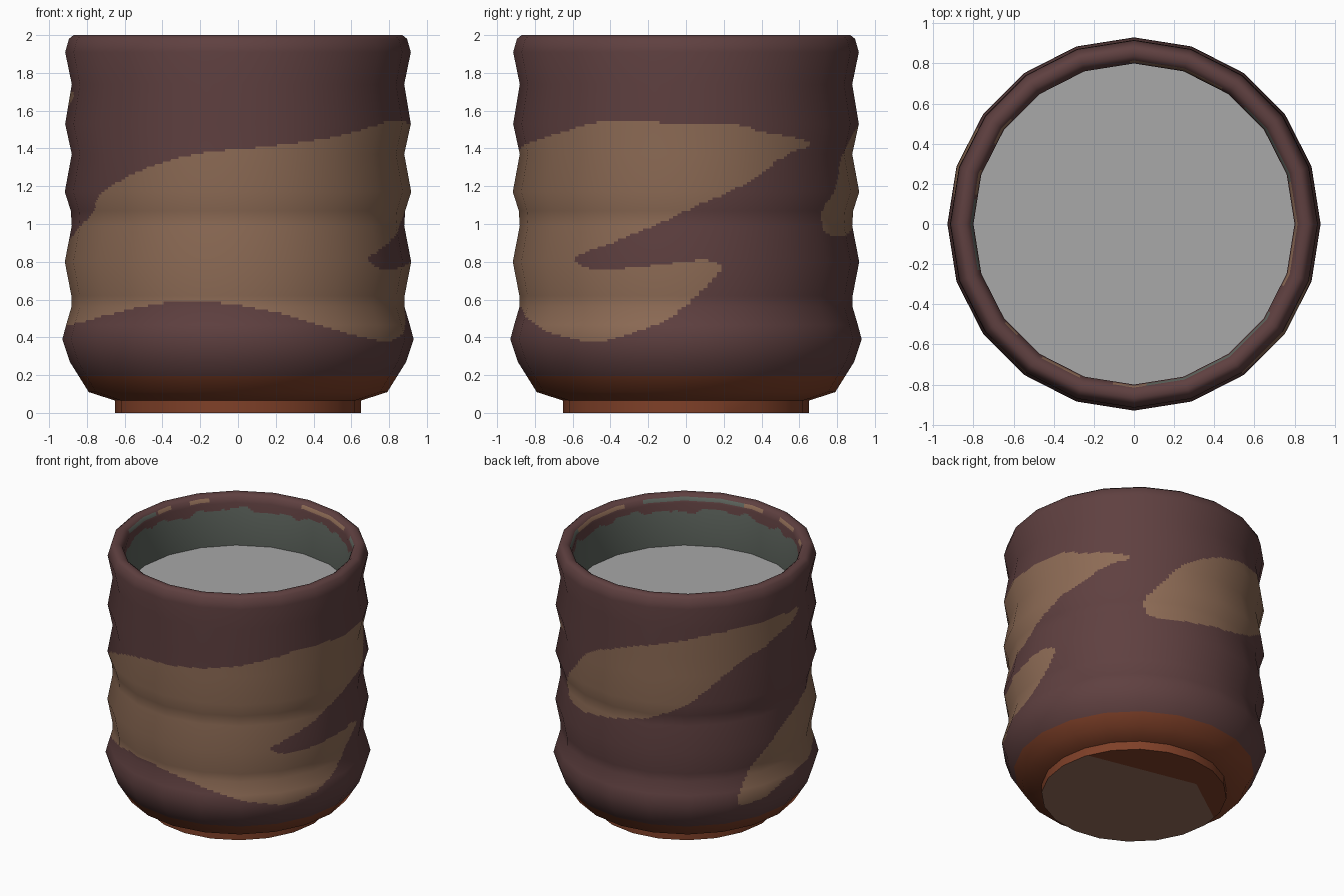
import bpy, bmesh, math
from mathutils import Vector

if "Cube" in bpy.data.objects:
    bpy.data.objects.remove(bpy.data.objects["Cube"])

SIDES, SUB, STEP = 20, 12, 0.014


def mat(name, r, g, b):
    lin = [((c / 255 + 0.055) / 1.055) ** 2.4 for c in (r, g, b)]
    m = bpy.data.materials.new(name)
    m.diffuse_color = (*lin, 1)
    m.use_nodes = True
    m.node_tree.nodes["Principled BSDF"].inputs["Base Color"].default_value = m.diffuse_color
    return m


plum = mat("plum glaze", 95, 64, 64)
tan = mat("tan glaze", 141, 107, 85)
clay = mat("terracotta clay", 127, 64, 40)
inner = mat("grey green inner glaze", 92, 99, 92)
grey = mat("grey liquid", 168, 168, 168)
base_brown = mat("brown base", 150, 110, 92)


def add_object(name, mesh, mats):
    for m in mats:
        mesh.materials.append(m)
    ob = bpy.data.objects.new(name, mesh)
    bpy.context.collection.objects.link(ob)
    return ob


# Glaze patches as closed outlines: (degrees round from the front, height)
main_patch = [(-122, .39), (-112, .36), (-93, .45), (-70, .475), (-51, .52), (-34, .565),
              (-19, .595), (0, .57), (19, .51), (34, .44), (50, .39), (62, .38), (77, .45),
              (84, .50), (90, .57), (99, .70), (102, .775), (96, .81), (90, .80), (72, .77),
              (57, .76), (49, .81), (53, .845), (64, .90), (77, .98), (90, 1.07), (103, 1.16),
              (116, 1.26), (124, 1.34), (131, 1.385), (139, 1.42), (131, 1.455), (116, 1.49),
              (108, 1.525), (90, 1.53), (64, 1.545), (50, 1.51), (34, 1.46), (10, 1.41),
              (-13, 1.375), (-34, 1.29), (-51, 1.18), (-64, 1.04), (-80, .95), (-94, .88),
              (-109, .70)]
back_patch = [(145, 1.0), (149, .945), (162, .94), (181, .98), (196, 1.03), (210, 1.12),
              (224, 1.26), (243, 1.47), (265, 1.60), (278, 1.66), (273, 1.70), (238, 1.71),
              (215, 1.66), (192, 1.585), (176, 1.50), (163, 1.40), (150, 1.17), (145, 1.08)]


def smooth_loop(p, n=4):
    out = []
    for i in range(len(p)):
        a, b, c, d = (p[(i + k) % len(p)] for k in (-1, 0, 1, 2))
        for s in range(n):
            t = s / n
            out.append(tuple(b[j] + .5 * t * (c[j] - a[j] + t * (2 * a[j] - 5 * b[j] + 4 * c[j] - d[j]
                       + t * (3 * (b[j] - c[j]) + d[j] - a[j]))) for j in (0, 1)))
    return out


patches = [smooth_loop(main_patch), smooth_loop(back_patch)]


def inside(x, y, poly):
    hit = False
    for (x1, y1), (x2, y2) in zip(poly, poly[1:] + poly[:1]):
        if (y1 > y) != (y2 > y) and x < x1 + (y - y1) * (x2 - x1) / (y2 - y1):
            hit = not hit
    return hit


# Flecks along the inner rim: (start, end) degrees from +x
tan_flecks = [(-22, 15), (57, 92), (140, 150), (161, 169), (218, 224), (235, 250), (263, 274)]
grey_flecks = [(15, 46), (171, 196), (274, 327)]


def in_arcs(deg, arcs):
    return any((deg - a) % 360 < b - a for a, b in arcs)


def glaze(phi, z, is_inner):
    if is_inner:
        deg = phi - 90
        if z > 1.95:
            if in_arcs(deg, tan_flecks):
                return 1
            return 3 if in_arcs(deg, grey_flecks) else 0
        p = math.radians(phi)
        edge = 1.885 + .012 * math.sin(7 * p) + .012 * math.sin(17 * p + 1) + .008 * math.sin(31 * p)
        return 0 if z > edge else 3
    if z < .2:
        return 2
    if .34 < z < 1.75:
        for poly in patches:
            if inside(phi, z, poly) or inside(phi - 360, z, poly):
                return 1
    return 0


# Body wall profile: up the outside, over the rim, down the inside (radius, height)
profile = [(.65, .065), (.79, .11), (.89, .27), (.93, .39), (.91, .465), (.882, .56), (.882, .62),
           (.917, .80), (.88, .99), (.885, 1.07), (.917, 1.17), (.88, 1.37), (.915, 1.53),
           (.88, 1.74), (.915, 1.91), (.895, 1.98), (.87, 2.0), (.835, 1.995), (.815, 1.98),
           (.80, 1.94), (.80, 1.61)]
LIP = 18      # profile point where the inside begins


def seg_normal(i):
    (r0, z0), (r1, z1) = profile[i], profile[i + 1]
    return Vector((z1 - z0, r0 - r1)).normalized()


segs = [seg_normal(i) for i in range(len(profile) - 1)]
pn = [(segs[max(i - 1, 0)] + segs[min(i, len(segs) - 1)]).normalized() for i in range(len(profile))]
rows = []     # radius, height, normal, inside flag
for i, ((r0, z0), (r1, z1)) in enumerate(zip(profile, profile[1:])):
    n = max(1, round(math.hypot(r1 - r0, z1 - z0) / STEP))
    for s in range(n):
        t = s / n
        rows.append((r0 + (r1 - r0) * t, z0 + (z1 - z0) * t, pn[i].lerp(pn[i + 1], t), i >= LIP))
rows.append((*profile[-1], pn[-1], True))

cols = []     # point on the flat-sided ring, angle
N = SIDES * SUB
for c in range(N):
    k, f = divmod(c, SUB)
    a, b = (2 * math.pi * j / SIDES for j in (k, k + 1))
    p = Vector((math.sin(a), -math.cos(a))).lerp(Vector((math.sin(b), -math.cos(b))), f / SUB)
    cols.append((p, 2 * math.pi * c / N))

verts, normals, faces, ids = [], [], [], []
for r, z, nv, _ in rows:
    for p, a in cols:
        verts.append((p.x * r, p.y * r, z))
        normals.append(Vector((math.sin(a) * nv.x, -math.cos(a) * nv.x, nv.y)).normalized())
for j in range(len(rows) - 1):
    zm = (rows[j][1] + rows[j + 1][1]) / 2
    for c in range(N):
        d = (c + 1) % N
        faces.append((j * N + c, j * N + d, (j + 1) * N + d, (j + 1) * N + c))
        ids.append(glaze((c + .5) * 360 / N, zm, rows[j][3]))
me = bpy.data.meshes.new("cup_body")
me.from_pydata(verts, [], faces)
add_object("cup_body", me, [plum, tan, clay, inner])
me.polygons.foreach_set("material_index", ids)
me.polygons.foreach_set("use_smooth", [True] * len(faces))
me.normals_split_custom_set_from_vertices(normals)
me.update()


def ring(bm, r, z):
    return [bm.verts.new((r * math.sin(2 * math.pi * i / SIDES), -r * math.cos(2 * math.pi * i / SIDES), z))
            for i in range(SIDES)]


# Foot ring and two-tone flat base
bm = bmesh.new()
low, high = ring(bm, .65, 0), ring(bm, .65, .066)
for i in range(SIDES):
    j = (i + 1) % SIDES
    bm.faces.new((low[i], low[j], high[j], high[i])).smooth = True
bm.faces.new(low[::-1])
u_ax, v_ax = Vector((-1, 1, 0)) / math.sqrt(2), Vector((1, 1, 0)) / math.sqrt(2)
corner = u_ax * .45 + v_ax * .12
cuts = [u_ax * .644 + v_ax, u_ax + v_ax * .17]
for n in cuts:
    flat = [f for f in bm.faces if abs(f.normal.z) > .9 or len(f.verts) > 4 or
            all(v.co.z < .001 for v in f.verts)]
    geom = set(flat) | {e for f in flat for e in f.edges} | {v for f in flat for v in f.verts}
    bmesh.ops.bisect_plane(bm, geom=list(geom), plane_co=corner, plane_no=n)
for f in bm.faces:
    if all(v.co.z < .001 for v in f.verts):
        f.smooth = False
        if all((f.calc_center_median() - corner).dot(n) < 0 for n in cuts):
            f.material_index = 1
me = bpy.data.meshes.new("cup_foot")
bm.to_mesh(me)
bm.free()
add_object("cup_foot", me, [clay, base_brown])

# Liquid surface inside the cup
bm = bmesh.new()
bm.faces.new(ring(bm, .80, 1.61))
me = bpy.data.meshes.new("liquid_surface")
bm.to_mesh(me)
bm.free()
add_object("liquid_surface", me, [grey])
